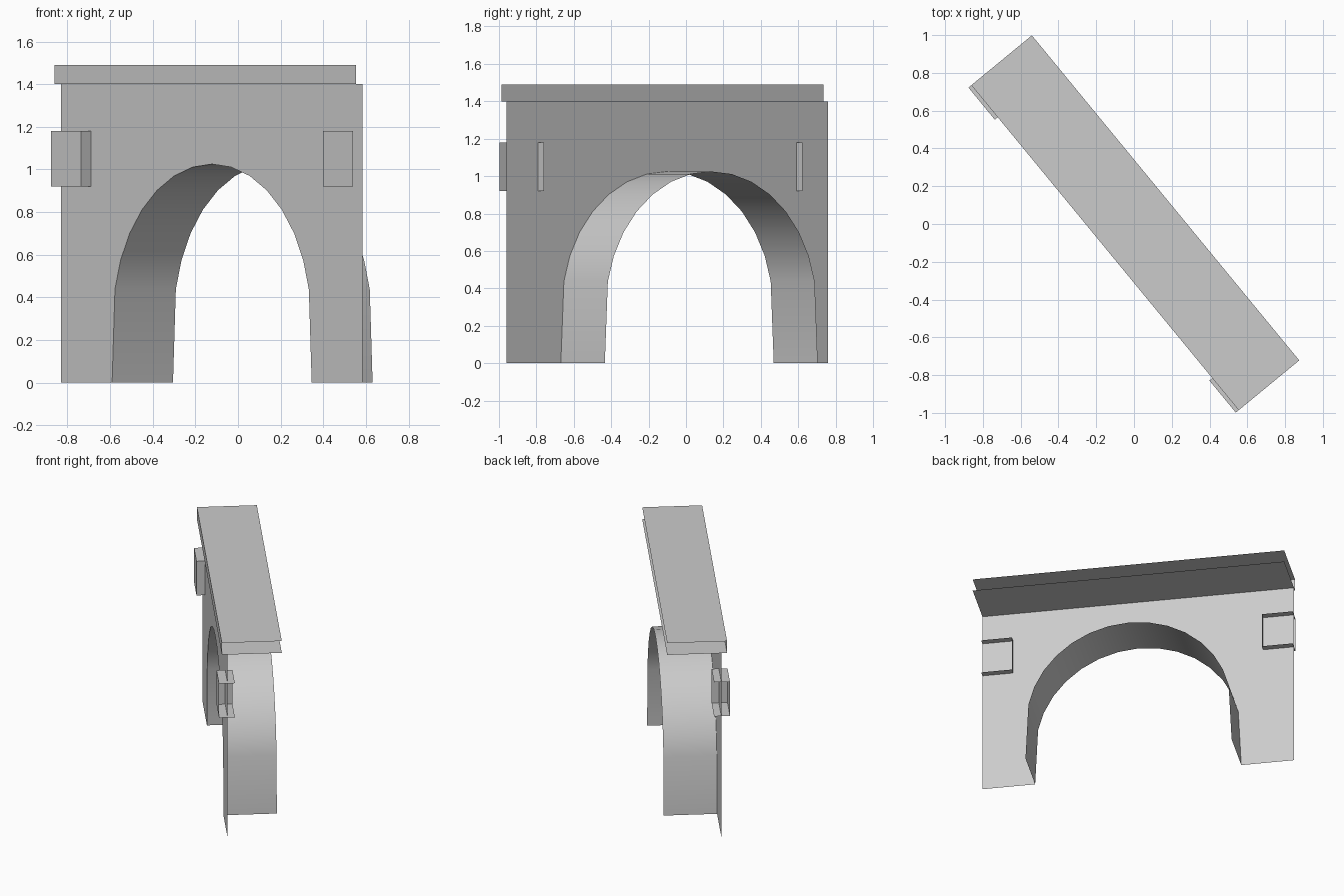
import bpy
import bmesh
from math import atan2, sin, cos, radians
from mathutils import Matrix, Vector

cube = bpy.data.objects.get("Cube")
if cube:
    bpy.data.objects.remove(cube, do_unlink=True)

# Single stone colour
stone = bpy.data.materials.new("stone_grey")
stone.use_nodes = True
color = (0.6, 0.6, 0.6, 1.0)
stone.diffuse_color = color
bsdf = next(n for n in stone.node_tree.nodes if n.type == "BSDF_PRINCIPLED")
bsdf.inputs["Base Color"].default_value = color

# Local frame: x along the wall, y towards the back; placed diagonally
PLACE = Matrix.Translation((-0.1225, -0.1, 0)) @ Matrix.Rotation(atan2(-1.72, 1.415), 4, "Z")
HALF = 1.114
TOP = 1.4
DEPTH = 0.37


def finish(name, bm, smooth=False):
    mesh = bpy.data.meshes.new(name)
    for face in bm.faces:
        face.smooth = smooth
    bm.to_mesh(mesh)
    bm.free()
    mesh.materials.append(stone)
    obj = bpy.data.objects.new(name, mesh)
    obj.matrix_world = PLACE
    bpy.context.collection.objects.link(obj)
    return obj


def open_box(name, low, high, open_sides):
    """Box whose faces pointing along any of open_sides are left out."""
    low, high = Vector(low), Vector(high)
    bm = bmesh.new()
    bmesh.ops.create_cube(bm, size=1)
    bm.normal_update()
    gone = [f for f in bm.faces if any(f.normal.dot(Vector(s)) > 0.9 for s in open_sides)]
    bmesh.ops.delete(bm, geom=gone, context="FACES")
    size, middle = high - low, (low + high) / 2
    for v in bm.verts:
        v.co = Vector(a * b for a, b in zip(v.co, size)) + middle
    return finish(name, bm)


# Arch outline: straight legs under a round head
RADIUS, CENTRE = 0.73, 0.295
head = [radians(11.25 * i) for i in range(-7, 8)]
arch = [(-0.737, 0)] + [(RADIUS * sin(a), CENTRE + RADIUS * cos(a)) for a in head] + [(0.737, 0)]

# Front wall sheet with the arch opening
bm = bmesh.new()
outline = [(-HALF, 0)] + arch + [(HALF, 0), (HALF, TOP), (-HALF, TOP)]
face = bm.faces.new([bm.verts.new((x, 0, z)) for x, z in outline])
face.normal_update()
if face.normal.y > 0:
    face.normal_flip()
bmesh.ops.triangulate(bm, faces=[face])
finish("front_wall", bm)

# Smooth lining of the arch, facing into the opening
bm = bmesh.new()
front = [bm.verts.new((x, 0, z)) for x, z in arch]
back = [bm.verts.new((x, DEPTH, z)) for x, z in arch]
for i in range(len(arch) - 1):
    bm.faces.new((front[i], front[i + 1], back[i + 1], back[i]))
bm.normal_update()
if bm.faces[:][0].normal.x < 0:
    bmesh.ops.reverse_faces(bm, faces=bm.faces[:])
finish("arch_lining", bm, smooth=True)

# Coping, open at the back and both ends
open_box("coping", (-HALF, -0.04, TOP), (HALF, 0.375, 1.49),
         [(0, 1, 0), (1, 0, 0), (-1, 0, 0)])

# Impost blocks, open at the back and outer end
for side, name in ((-1, "right_block"), (1, "left_block")):
    ends = sorted((side * HALF, side * 0.894))
    open_box(name, (ends[0], -0.06, 0.92), (ends[1], 0.05, 1.18),
             [(0, 1, 0), (side, 0, 0)])
